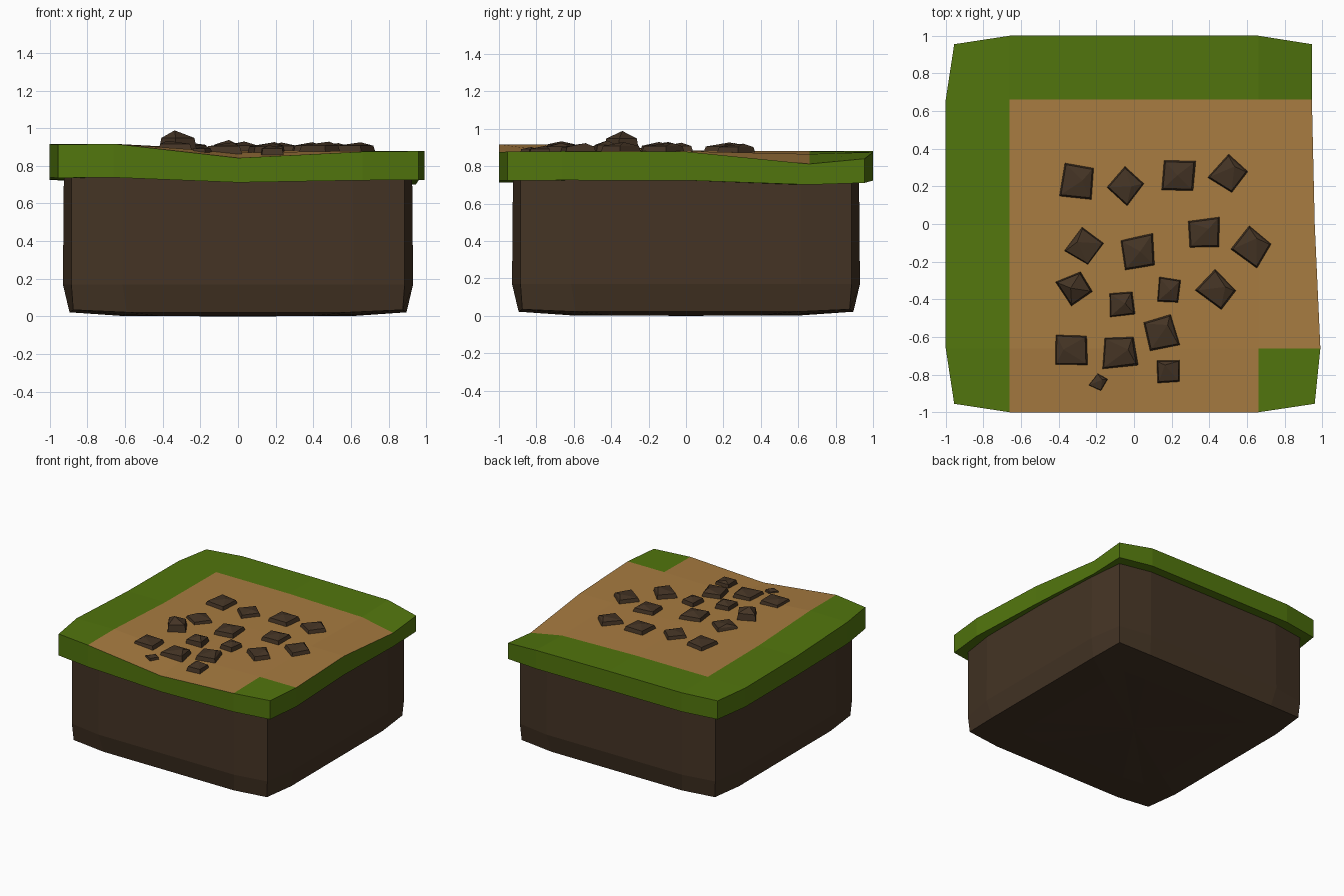
import bpy, bmesh, math, random

if "Cube" in bpy.data.objects:
    bpy.data.objects.remove(bpy.data.objects["Cube"])
random.seed(4)


def material(name, r, g, b):
    m = bpy.data.materials.new(name)
    m.diffuse_color = (r, g, b, 1)
    m.use_nodes = True
    m.node_tree.nodes["Principled BSDF"].inputs["Base Color"].default_value = m.diffuse_color
    return m


grass = material("grass green", 0.083, 0.178, 0.004)
dirt = material("sandy dirt", 0.39, 0.20, 0.052)
soil = material("dark soil", 0.058, 0.034, 0.018)


def finish(name, bm, mats):
    bmesh.ops.recalc_face_normals(bm, faces=bm.faces)
    me = bpy.data.meshes.new(name)
    bm.to_mesh(me)
    bm.free()
    for m in mats:
        me.materials.append(m)
    ob = bpy.data.objects.new(name, me)
    bpy.context.collection.objects.link(ob)
    return ob


def bridge(bm, a, b):
    n = len(a)
    return [bm.faces.new((a[i], a[(i + 1) % n], b[(i + 1) % n], b[i])) for i in range(n)]


# Shared 5 x 5 layout: outline indices run anticlockwise from the front left
STEPS = [-1, -0.66, 0, 0.66, 1]
RIM = ([(i, 0) for i in range(4)] + [(4, j) for j in range(4)]
       + [(i, 4) for i in range(4, 0, -1)] + [(0, j) for j in range(4, 0, -1)])
RIGHT_X = [0.96, 0.99, 0.96, 0.945, 0.945]
HEIGHT = [  # rows from front to back
    [0.912, 0.917, 0.842, 0.875, 0.878],
    [0.915, 0.917, 0.870, 0.880, 0.880],
    [0.885, 0.885, 0.882, 0.880, 0.878],
    [0.880, 0.880, 0.880, 0.865, 0.812],
    [0.875, 0.880, 0.880, 0.875, 0.840]]


def outline(i, j, half, corner):
    """Square outline with pulled-in corners."""
    x, y = STEPS[i] * half, STEPS[j] * half
    if i in (0, 4) and j in (0, 4):
        x, y = math.copysign(corner, x), math.copysign(corner, y)
    return x, y


def ground(x, y):
    """Height of the turf by bilinear interpolation."""
    i = max(k for k in range(4) if STEPS[k] <= x)
    j = max(k for k in range(4) if STEPS[k] <= y)
    u = (x - STEPS[i]) / (STEPS[i + 1] - STEPS[i])
    v = (y - STEPS[j]) / (STEPS[j + 1] - STEPS[j])
    front = HEIGHT[j][i] * (1 - u) + HEIGHT[j][i + 1] * u
    back = HEIGHT[j + 1][i] * (1 - u) + HEIGHT[j + 1][i + 1] * u
    return front * (1 - v) + back * v


# Turf: uneven top with a dirt patch, and an overhanging grass skirt
bm = bmesh.new()
top = {}
for j in range(5):
    for i in range(5):
        x, y = outline(i, j, 1, 0.955)
        top[i, j] = bm.verts.new((RIGHT_X[j] if i == 4 else x, y, HEIGHT[j][i]))
for j in range(4):
    for i in range(4):
        f = bm.faces.new((top[i, j], top[i + 1, j], top[i + 1, j + 1], top[i, j + 1]))
        if i > 0 and j < 3 and (i, j) != (3, 0):
            f.material_index = 1
rim = [top[k] for k in RIM]
lower = [bm.verts.new((v.co.x, v.co.y, 0.725 + 0.35 * (v.co.z - 0.88))) for v in rim]
inner = [bm.verts.new((*outline(i, j, 0.92, 0.88), v.co.z))
         for (i, j), v in zip(RIM, lower)]
bridge(bm, rim, lower)
bridge(bm, lower, inner)
finish("turf", bm, [grass, dirt])

# Soil block: stacked rings, bevelled at the bottom
bm = bmesh.new()
rings = []
for half, corner, z, corner_z in [(0.62, 0.60, 0.003, 0.008), (0.895, 0.875, 0.022, 0.035),
                                  (0.93, 0.885, 0.17, 0.17), (0.925, 0.885, 0.76, 0.76)]:
    rings.append([bm.verts.new((*outline(i, j, half, corner),
                                corner_z if i in (0, 4) and j in (0, 4) else z))
                  for i, j in RIM])
for a, b in zip(rings, rings[1:]):
    bridge(bm, a, b)
c = bm.verts.new((0, 0, 0))
for k in range(16):
    bm.faces.new((c, rings[0][(k + 1) % 16], rings[0][k]))
finish("soil_block", bm, [soil])

# Clods: low faceted lumps as x, y, radius, turn, height
CLODS = [
    (-.30, .23, .125, 42, .045), (-.04, .20, .105, 8, .04), (.23, .26, .12, 40, .045),
    (.50, .27, .11, 5, .045), (-.26, -.12, .115, 10, .045), (.02, -.15, .125, 55, .05),
    (.37, -.05, .12, 48, .045), (.63, -.12, .115, 12, .045), (-.32, -.34, .10, 75, .10),
    (-.07, -.43, .10, 50, .06), (.18, -.35, .095, 40, .05), (.44, -.35, .115, 5, .05),
    (-.33, -.67, .12, 48, .04), (-.08, -.68, .125, 50, .05), (.14, -.58, .12, 55, .05),
    (.18, -.78, .085, 45, .045), (-.19, -.84, .055, 10, .03)]
bm = bmesh.new()
for x, y, r, turn, h in CLODS:
    g = ground(x, y)
    angles = [math.radians(turn + 90 * k + random.uniform(-8, 8)) for k in range(4)]
    sizes = [r * random.uniform(0.9, 1.08) for _ in angles]

    def ring(scale, dz):
        return [bm.verts.new((x + s * scale * math.cos(a), y + s * scale * math.sin(a), g + dz))
                for a, s in zip(angles, sizes)]

    base, shoulder = ring(1, -0.015), ring(0.86, h * 0.6)
    bridge(bm, base, shoulder)
    peak = bm.verts.new((x + r * random.uniform(-.4, .4), y + r * random.uniform(-.1, .4), g + h))
    for k in range(4):
        bm.faces.new((shoulder[k], shoulder[(k + 1) % 4], peak))
    bm.faces.new(base[::-1])
finish("soil_clods", bm, [soil])
